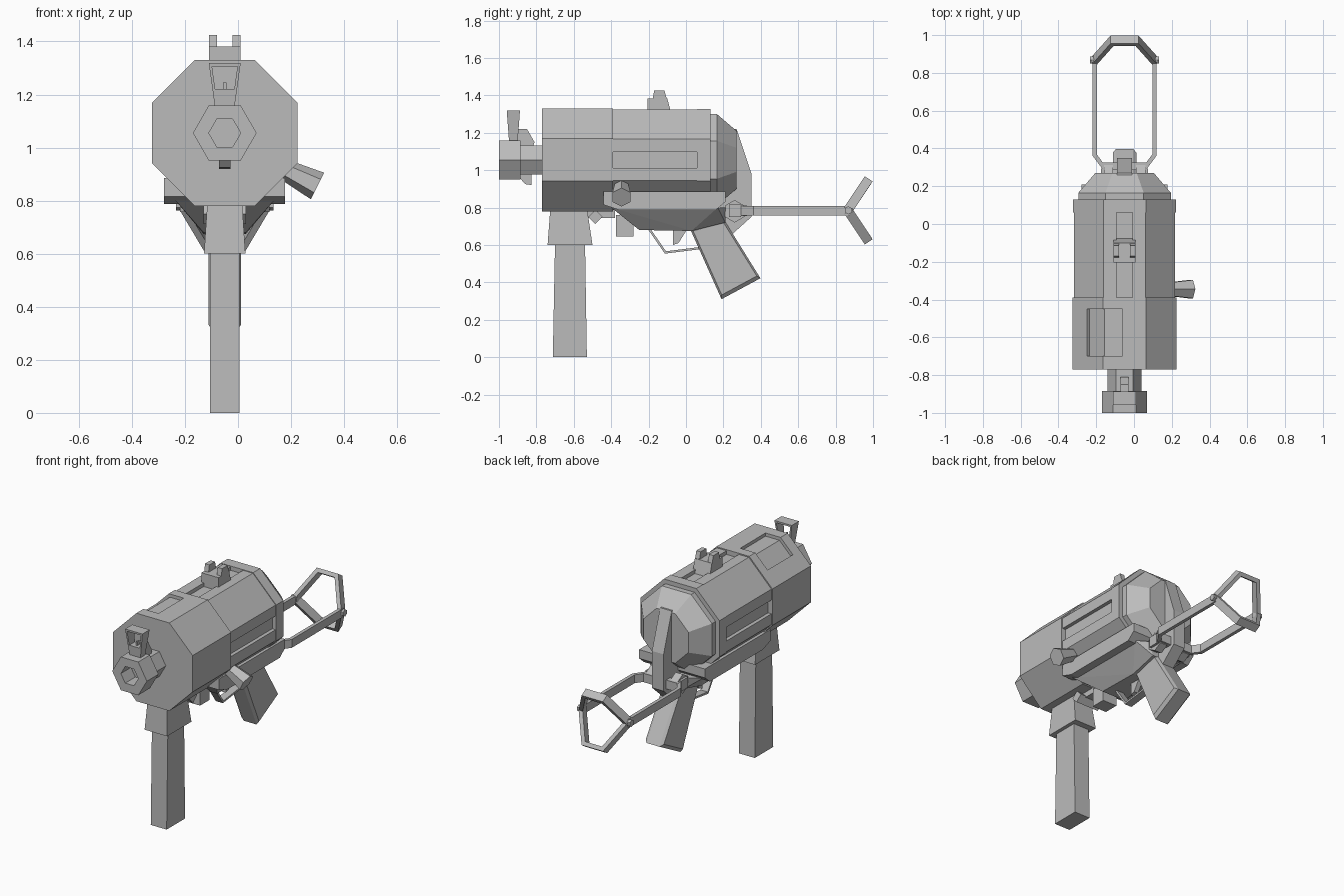
import bpy, bmesh, math
from mathutils import Vector, Matrix

cube = bpy.data.objects.get("Cube")
if cube:
    bpy.data.objects.remove(cube)

CX, CZ = -0.05, 1.055      # barrel axis
grey = bpy.data.materials.new("plain grey")
grey.use_nodes = True
grey.diffuse_color = (0.5, 0.5, 0.5, 1)
grey.node_tree.nodes["Principled BSDF"].inputs["Base Color"].default_value = (0.5, 0.5, 0.5, 1)


def finish(name, bm):
    bmesh.ops.recalc_face_normals(bm, faces=bm.faces)
    mesh = bpy.data.meshes.new(name)
    bm.to_mesh(mesh)
    bm.free()
    mesh.materials.append(grey)
    obj = bpy.data.objects.new(name, mesh)
    bpy.context.collection.objects.link(obj)
    return obj


def loft(name, rings, closed=False):
    """Skin matching rings; cap the ends, or join last to first."""
    bm = bmesh.new()
    vs = [[bm.verts.new(p) for p in r] for r in rings]
    n = len(vs[0])
    pairs = list(zip(vs, vs[1:])) + ([(vs[-1], vs[0])] if closed else [])
    for a, b in pairs:
        for i in range(n):
            j = (i + 1) % n
            bm.faces.new((a[i], a[j], b[j], b[i]))
    if not closed:
        bm.faces.new(vs[0])
        bm.faces.new(vs[-1])
    return finish(name, bm)


def hull(name, points):
    bm = bmesh.new()
    for p in points:
        bm.verts.new(p)
    bmesh.ops.convex_hull(bm, input=bm.verts)
    bmesh.ops.dissolve_limit(bm, angle_limit=0.01, verts=bm.verts, edges=bm.edges)
    return finish(name, bm)


def box(name, x, y, z):
    return hull(name, [(a, b, c) for a in x for b in y for c in z])


def side_plate(name, profile, half, x=CX):
    """Extrude a (y, z) profile sideways."""
    return loft(name, [[(x + s * half, y, z) for y, z in profile] for s in (-1, 1)])


def ring(y, apothem, sides=8, turn=0.5):
    r = apothem / math.cos(math.pi / sides)
    angles = [2 * math.pi * (i + turn) / sides for i in range(sides)]
    return [(CX + r * math.cos(a), y, CZ + r * math.sin(a)) for a in angles]


def turned(name, steps, sides=8, turn=0.5, closed=False):
    return loft(name, [ring(y, a, sides, turn) for y, a in steps], closed)


def sweep(name, path, up, wide, thick):
    """Mitred flat bar along a path lying in the plane across 'up'."""
    up = Vector(up).normalized()
    pts = [Vector(p) for p in path]
    rings = []
    for i, p in enumerate(pts):
        before = (p - pts[max(i - 1, 0)]).normalized()
        after = (pts[min(i + 1, len(pts) - 1)] - p).normalized()
        t = (before + after).normalized()
        cos = max(t.dot(before), t.dot(after))
        s = up.cross(t) * thick / (2 * cos)
        u = up * wide / 2
        rings.append([p + s + u, p - s + u, p - s - u, p + s - u])
    return loft(name, rings)


def rod(name, a, b, r1, r2, sides=6):
    a, b = Vector(a), Vector(b)
    bm = bmesh.new()
    mat = Matrix.Translation((a + b) / 2) @ (b - a).to_track_quat('Z', 'Y').to_matrix().to_4x4()
    bmesh.ops.create_cone(bm, cap_ends=True, segments=sides, radius1=r1, radius2=r2,
                          depth=(b - a).length, matrix=mat)
    return finish(name, bm)


# Front shroud with a shallow port over its upper right edge
shroud = turned("front_shroud", [(-0.77, 0.275), (-0.39, 0.275)])
port = [(-0.01, 0.255), (-0.106, 0.255), (-0.185, 0.176), (-0.22, 0.21), (-0.12, 0.31), (-0.01, 0.31)]
cutter = loft("port_cutter", [[(CX + x, y, CZ + z) for x, z in port] for y in (-0.7, -0.45)])
cutter.hide_render = True
cutter.hide_viewport = True
cut = shroud.modifiers.new("port", 'BOOLEAN')
cut.object = cutter
cut.solver = 'EXACT'

# Barrel casing: core, four corner panels, collar and domed rear
turned("casing_core", [(-0.4, 0.245), (0.14, 0.245)])
A, C, G = 0.268, 0.111, 0.043
for sx in (-1, 1):
    for sz in (-1, 1):
        outer = [(G, A), (C, A), (A, C), (A, G)]
        inner = [(A - 0.04, G), (A - 0.04, C - 0.02), (C - 0.02, A - 0.04), (G, A - 0.04)]
        loft("casing_panel", [[(CX + sx * x, y, CZ + sz * z) for x, z in outer + inner]
                              for y in (-0.395, 0.065)])
turned("casing_collar", [(0.06, 0.272), (0.13, 0.272)])
turned("rear_dome", [(0.12, 0.245), (0.165, 0.245), (0.27, 0.155)])
side_plate("rear_spine", [(0.2, 1.22), (0.27, 1.22), (0.35, 0.98), (0.35, 0.75), (0.25, 0.66), (0.18, 0.7)], 0.04)

# Muzzle: hexagonal neck and hollow nozzle
turned("muzzle_neck", [(-0.9, 0.078), (-0.76, 0.078)], 6, 0)
turned("muzzle", [(-1, 0.104), (-0.885, 0.104), (-0.885, 0.052), (-1, 0.052)], 6, 0, True)
side_plate("muzzle_brace", [(-0.9, 1.22), (-0.85, 1.22), (-0.81, 1.15), (-0.82, 1.12), (-0.9, 1.12)], 0.022)
side_plate("muzzle_lug", [(-0.89, 0.96), (-0.86, 0.925), (-0.825, 0.92), (-0.825, 0.99), (-0.89, 0.99)], 0.022)

# Front sight: tapered open frame and a small post
frame_outer = [(-0.06, 1.318), (0.06, 1.318), (0.035, 1.14), (-0.035, 1.14)]
frame_inner = [(-0.048, 1.306), (0.048, 1.306), (0.036, 1.22), (-0.036, 1.22)]


def sight_ring(pts, side):
    return [(CX + x, -0.923 + side * (0.022 + (z - 1.14) * 0.075), z) for x, z in pts]


loft("front_sight", [sight_ring(frame_outer, -1), sight_ring(frame_outer, 1),
                     sight_ring(frame_inner, 1), sight_ring(frame_inner, -1)], True)
box("front_sight_post", (CX - 0.006, CX + 0.006), (-0.93, -0.91), (1.2, 1.245))

# Rear sight: base and two ears
side_plate("rear_sight_base", [(-0.205, 1.29), (-0.205, 1.382), (-0.1, 1.382), (-0.075, 1.29)], 0.059)
for s in (-1, 1):
    side_plate("rear_sight_ear", [(-0.18, 1.37), (-0.17, 1.425), (-0.115, 1.425), (-0.1, 1.37)], 0.015, CX + s * 0.044)

# Lower receiver: wide rail with a tapering housing beneath
side_plate("lower_rail", [(-0.44, 0.885), (-0.44, 0.815), (-0.36, 0.788), (0.16, 0.788), (0.21, 0.83), (0.21, 0.885)], 0.228)
housing = []
for s in (-1, 1):
    housing += [(CX + s * w, y, z) for w, y, z in (
        (0.185, -0.4, 0.8), (0.185, 0.17, 0.8), (0.08, -0.25, 0.68),
        (0.08, 0.03, 0.675), (0.08, 0.21, 0.72), (0.12, 0.21, 0.8))]
hull("lower_housing", housing)
box("housing_block", (CX - 0.05, CX + 0.05), (-0.375, -0.28), (0.645, 0.76))

# Magazine well and long magazine
hull("magazine_well", [(CX + s * w, y, z) for s in (-1, 1) for w, y, z in (
    (0.065, -0.725, 0.8), (0.065, -0.53, 0.8), (0.078, -0.74, 0.6), (0.078, -0.5, 0.6))])
hull("magazine", [(CX + s * 0.055, y, z) for s in (-1, 1) for y, z in (
    (-0.7, 0.62), (-0.54, 0.62), (-0.712, 0), (-0.53, 0))])
rod("release_pin", (CX - 0.08, -0.485, 0.75), (CX + 0.08, -0.485, 0.75), 0.038, 0.038, 4)
box("release_mount", (CX - 0.04, CX + 0.04), (-0.53, -0.38), (0.745, 0.8))

# Trigger, guard and chamfered pistol grip
side_plate("trigger", [(-0.07, 0.6), (-0.07, 0.69), (0.01, 0.69), (-0.04, 0.61)], 0.015)
sweep("trigger_guard", [(CX, -0.2, 0.69), (CX, -0.11, 0.56), (CX, 0.09, 0.585)], (1, 0, 0), 0.05, 0.012)
grip = [Vector(p) for p in ((0.02, 0.69), (0.2, 0.74), (0.398, 0.422), (0.19, 0.31))]
mid = sum(grip, Vector((0, 0))) / 4
hull("pistol_grip", [(CX + s * w, *(mid + (p - mid) * k)) for s in (-1, 1)
                     for w, k in ((0.045, 1), (0.062, 0.9)) for p in grip])

# Charging handle on the left side
rod("charging_handle", (0.13, -0.345, 0.94), (0.3, -0.345, 0.855), 0.033, 0.056)

# Folding stock: hinge, two side arms and a six-sided butt loop
box("stock_crossbar", (CX - 0.12, CX + 0.12), (0.285, 0.325), (0.755, 0.81))
for s in (-1, 1):
    rod("stock_hinge", (CX + s * 0.06, 0.26, 0.78), (CX + s * 0.11, 0.26, 0.78), 0.06, 0.06)
    box("hinge_boss", (CX + s * 0.1, CX + s * 0.125), (0.23, 0.295), (0.75, 0.815))
    sweep("stock_arm", [(CX + s * x, y, 0.783) for x, y in ((0.11, 0.3), (0.158, 0.365), (0.158, 0.875))],
          (0, 0, 1), 0.052, 0.022)
    rod("butt_pin", (CX + s * 0.14, 0.868, 0.785), (CX + s * 0.183, 0.868, 0.785), 0.022, 0.022)
    sweep("butt_loop", [(CX + x, y, 0.785 + s * z) for x, y, z in (
        (-0.16, 0.865, 0), (-0.066, 0.97, 0.158), (0.066, 0.97, 0.158), (0.16, 0.865, 0))],
          (0, 0.84, -s * 0.54), 0.05, 0.025)
